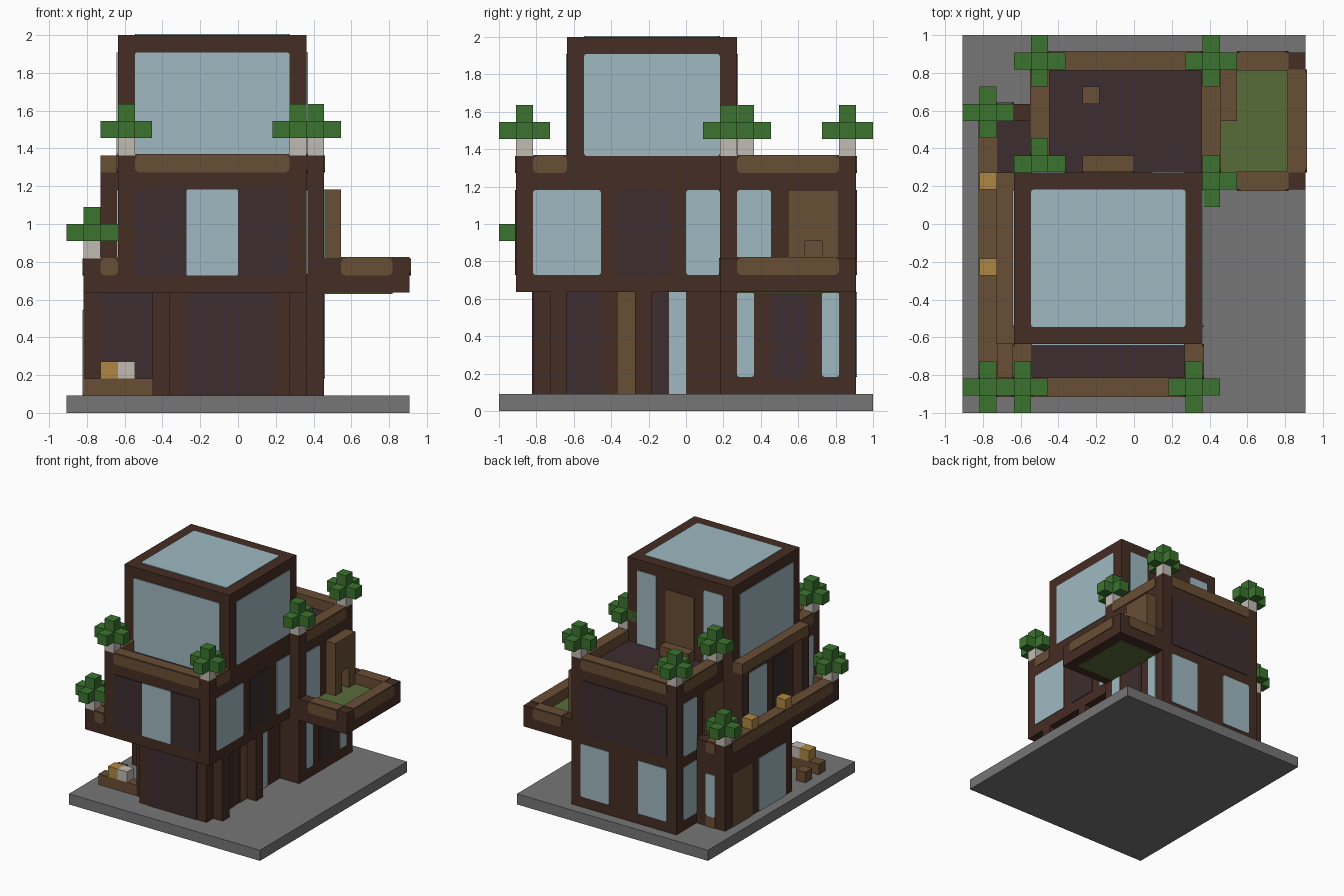
import bpy, bmesh
from mathutils import Vector

old = bpy.data.objects.get("Cube")
if old:
    bpy.data.objects.remove(old)

U = 1 / 11          # building module
T = 0.006           # plate thickness


def material(name, hex_code):
    srgb = [int(hex_code[i:i + 2], 16) / 255 for i in (0, 2, 4)]
    col = [((c + 0.055) / 1.055) ** 2.4 for c in srgb] + [1]
    m = bpy.data.materials.new(name)
    m.use_nodes = True
    m.diffuse_color = col
    m.node_tree.nodes["Principled BSDF"].inputs["Base Color"].default_value = col
    return m


FRAME = material("dark timber", "452d24")
PANEL = material("charcoal panel", "3d2d30")
WOOD = material("brown wood", "694e35")
GLASS = material("pale glass", "9fb9c1")
LEAF = material("leaf green", "3b742f")
GRASS = material("grass", "576c38")
STONE = material("grey paving", "767676")
GOLD = material("golden cushion", "ae8743")
WHITE = material("pale trunk", "c1bbb3")


def finish(name, bm, mat):
    bmesh.ops.recalc_face_normals(bm, faces=bm.faces)
    me = bpy.data.meshes.new(name)
    bm.to_mesh(me)
    bm.free()
    me.materials.append(mat)
    ob = bpy.data.objects.new(name, me)
    bpy.context.collection.objects.link(ob)
    return ob


def box(name, x, y, z, mat):
    """Box from three (low, high) ranges in modules."""
    bm = bmesh.new()
    bmesh.ops.create_cube(bm, size=1)
    for v in bm.verts:
        v.co = Vector([(r[0] + (c + 0.5) * (r[1] - r[0])) * U
                       for c, r in zip(v.co, (x, y, z))])
    return finish(name, bm, mat)


def plate(name, axis, pos, side, a, b, mat, c=0.15):
    """Thin plate with clipped corners on a wall; a, b are its ranges."""
    bm = bmesh.new()
    pts = []
    for p, q, du, dv in ((a[0], b[0], 1, 1), (a[1], b[0], -1, 1),
                         (a[1], b[1], -1, -1), (a[0], b[1], 1, -1)):
        cut = [(p + c * du, q), (p + c * .3 * du, q + c * .3 * dv), (p, q + c * dv)] if c else [(p, q)]
        pts += cut if du != dv else cut[::-1]
    verts = []
    for p, q in pts:
        co = [p * U, q * U]
        co.insert(axis, pos * U)
        verts.append(bm.verts.new(co))
    face = bm.faces.new(verts)
    ext = bmesh.ops.extrude_face_region(bm, geom=[face])
    for v in ext["geom"]:
        if isinstance(v, bmesh.types.BMVert):
            v.co[axis] += side * T
    return finish(name, bm, mat)


def rail(name, x, y, z, axis, side):
    """Dark parapet with a wood inset on its top and faces."""
    box(name, x, y, z, FRAME)
    e = T / U
    run = y if axis == 0 else x
    run = (run[0] + 1, run[1] - 1)
    thick = x if axis == 0 else y
    inner = (thick[0] - e, thick[1]) if side > 0 else (thick[0], thick[1] + e)
    outer = thick[1] if side > 0 else thick[0]
    rng = (inner, run) if axis == 0 else (run, inner)
    box(name + "_cap", *rng, (z[1] - 1, z[1] + e), WOOD)
    plate(name + "_inset", axis, outer, side, run, (z[1] - 1, z[1]), WOOD, 0.25)


def tree(x, y, z):
    box("tree_trunk", (x, x + 1), (y, y + 1), (z, z + 1), WHITE)
    box("tree_leaves_wide", (x - 1, x + 2), (y, y + 1), (z + 1, z + 2), LEAF)
    box("tree_leaves_deep", (x, x + 1), (y - 1, y + 2), (z + 1, z + 2), LEAF)
    box("tree_top", (x, x + 1), (y, y + 1), (z + 2, z + 3), LEAF)


# Ground and main volumes
box("paving", (-10, 10), (-11, 11), (0, 1), STONE)
box("ground_floor_core", (-5, 3), (-8, 2), (1, 7), FRAME)
box("entrance_block", (-4, 3), (-9, -8), (1, 7), FRAME)
box("side_extension", (-9, -5), (-3, 7), (1, 7), FRAME)
box("rear_wing", (-6, 5), (2, 10), (1, 14), FRAME)
box("upper_floor", (-7, 4), (-10, 3), (7, 14), FRAME)
box("tower", (-7, 4), (-7, 3), (14, 22), FRAME)
for y in (-8, -3):
    box("ground_post", (3, 4), (y, y + 1), (1, 7), FRAME)

# Tower glazing and rear door
plate("tower_skylight", 2, 22, 1, (-6, 3), (-6, 2), GLASS)
plate("tower_front_window", 1, -7, -1, (-6, 3), (14, 21), GLASS)
for px, s in ((-7, -1), (4, 1)):
    plate("tower_side_window", 0, px, s, (-6, 2), (15, 21), GLASS)
for a in ((1, 3), (-6, -4)):
    plate("tower_rear_window", 1, 3, 1, a, (14, 21), GLASS)
plate("tower_door", 1, 3, 1, (-3, 0), (14, 20), WOOD)
box("door_step", (-3, 0), (3, 4), (14, 15), WOOD)
box("roof_stool", (-3, -2), (7, 8), (14, 15), WOOD)

# Roof decks and parapets
plate("rear_deck", 2, 14, 1, (-5, 4), (3, 9), PANEL, 0)
plate("front_deck", 2, 14, 1, (-6, 3), (-9, -7), PANEL, 0)
top = (14, 15)
rail("front_parapet", (-7, 4), (-10, -9), top, 1, -1)
rail("front_left_parapet", (3, 4), (-10, -6), top, 0, 1)
rail("front_right_parapet", (-7, -6), (-10, -6), top, 0, -1)
rail("rear_parapet", (-6, 5), (9, 10), top, 1, 1)
rail("rear_left_parapet", (4, 5), (2, 10), top, 0, 1)
rail("rear_right_parapet", (-6, -5), (3, 10), top, 0, -1)

# Upper floor walls
up = (8, 13)
for a, m in (((-6, -3), PANEL), ((-3, 0), GLASS), ((0, 3), PANEL)):
    plate("upper_front_panel", 1, -10, -1, a, up, m, 0.08)
for a, m in (((-9, -5), GLASS), ((-4, -1), PANEL), ((0, 2), GLASS)):
    plate("upper_left_panel", 0, 4, 1, a, up, m)
for a, m in (((-9, -7), GLASS), ((-5, -3), PANEL), ((-2, 1), GLASS)):
    plate("upper_right_panel", 0, -7, -1, a, up, m)
plate("upper_wing_window", 0, 5, 1, (3, 5), up, GLASS)
plate("upper_rear_panel", 1, 10, 1, (-5, 4), up, PANEL)
plate("terrace_door", 0, -6, -1, (3, 6), up, WOOD)
plate("terrace_window", 0, -6, -1, (7, 9), up, GLASS)

# Ground floor walls
low = (2, 7)
full = (1, 7)
plate("entrance_panel", 1, -9, -1, (-3, 2), full, PANEL, 0)
plate("porch_panel", 1, -3, -1, (-8, -5), full, PANEL, 0)
for a, m in (((-7, -5), PANEL), ((-4, -3), WOOD), ((-2, -1), PANEL), ((-1, 0), GLASS)):
    plate("core_left_panel", 0, 3, 1, a, full, m, 0)
for a, m in (((3, 4), GLASS), ((5, 7), PANEL), ((8, 9), GLASS)):
    plate("wing_left_panel", 0, 5, 1, a, low, m)
for a in ((-5, -2), (1, 4)):
    plate("wing_rear_window", 1, 10, 1, a, low, GLASS)
plate("wing_right_window", 0, -6, -1, (7, 9), low, GLASS)
plate("side_door", 0, -9, -1, (3, 6), (1, 6), WOOD)
plate("side_window", 0, -9, -1, (-2, 2), (1, 6), GLASS)
plate("side_rear_window", 1, 7, 1, (-8, -7), (2, 6), GLASS)
plate("side_rear_sill", 1, 7, 1, (-8, -7), (1, 2), WOOD, 0)

# Terrace around the model's right side
mid = (7, 9)
box("terrace_slab", (-9, -7), (-10, 3), (7, 8), FRAME)
box("terrace_rear_slab", (-9, -6), (3, 7), (7, 8), FRAME)
plate("terrace_floor", 2, 8, 1, (-8, -7), (-7, 3), PANEL, 0)
plate("terrace_rear_floor", 2, 8, 1, (-8, -6), (3, 6), PANEL, 0)
plate("terrace_wood_floor", 2, 8, 1, (-8, -7), (-9, -7), WOOD, 0)
rail("terrace_side_rail", (-9, -8), (-10, 7), mid, 0, -1)
rail("terrace_front_rail", (-9, -6), (-10, -9), mid, 1, -1)
rail("terrace_rear_rail", (-9, -6), (6, 7), mid, 1, 1)
box("awning_beam", (-8, -7), (-7, 3), (14, 15), WOOD)
for y in (-7, 2):
    box("awning_post", (-8, -7), (y, y + 1), (8, 14), FRAME)
for y in (-3, 2):
    box("rail_cushion", (-9, -8), (y, y + 1), (9, 10), GOLD)

# Grassed balcony on the model's left side, with an oven
box("balcony_slab", (5, 10), (2, 10), (7, 8), FRAME)
plate("balcony_grass", 2, 8, 1, (5, 9), (3, 9), GRASS, 0)
plate("balcony_underside", 2, 7, -1, (5, 9), (3, 9), GRASS, 0)
rail("balcony_side_rail", (9, 10), (2, 10), mid, 0, 1)
rail("balcony_front_rail", (5, 10), (2, 3), mid, 1, -1)
rail("balcony_rear_rail", (5, 10), (9, 10), mid, 1, 1)
box("oven_top", (5, 6), (6, 9), (10, 13), WOOD)
for y in (6, 8):
    box("oven_cheek", (5, 6), (y, y + 1), (8, 10), WOOD)
plate("oven_back", 0, 5, 1, (7, 8), (8, 10), WOOD, 0)

# Porch seating
box("porch_bench", (-9, -5), (-8, -7), (1, 2), WOOD)
box("porch_stool", (-9, -8), (-6, -5), (1, 2), WOOD)
box("porch_cushion", (-8, -7), (-8, -7), (2, 3), GOLD)
box("porch_pillow", (-7, -6), (-8, -7), (2, 3), WHITE)

# Corner trees
for x, y, z in ((-7, -10, 15), (3, -10, 15), (-6, 9, 15), (4, 9, 15), (-6, 3, 15),
                (4, 2, 15), (-9, 6, 9), (-9, -10, 9)):
    tree(x, y, z)
